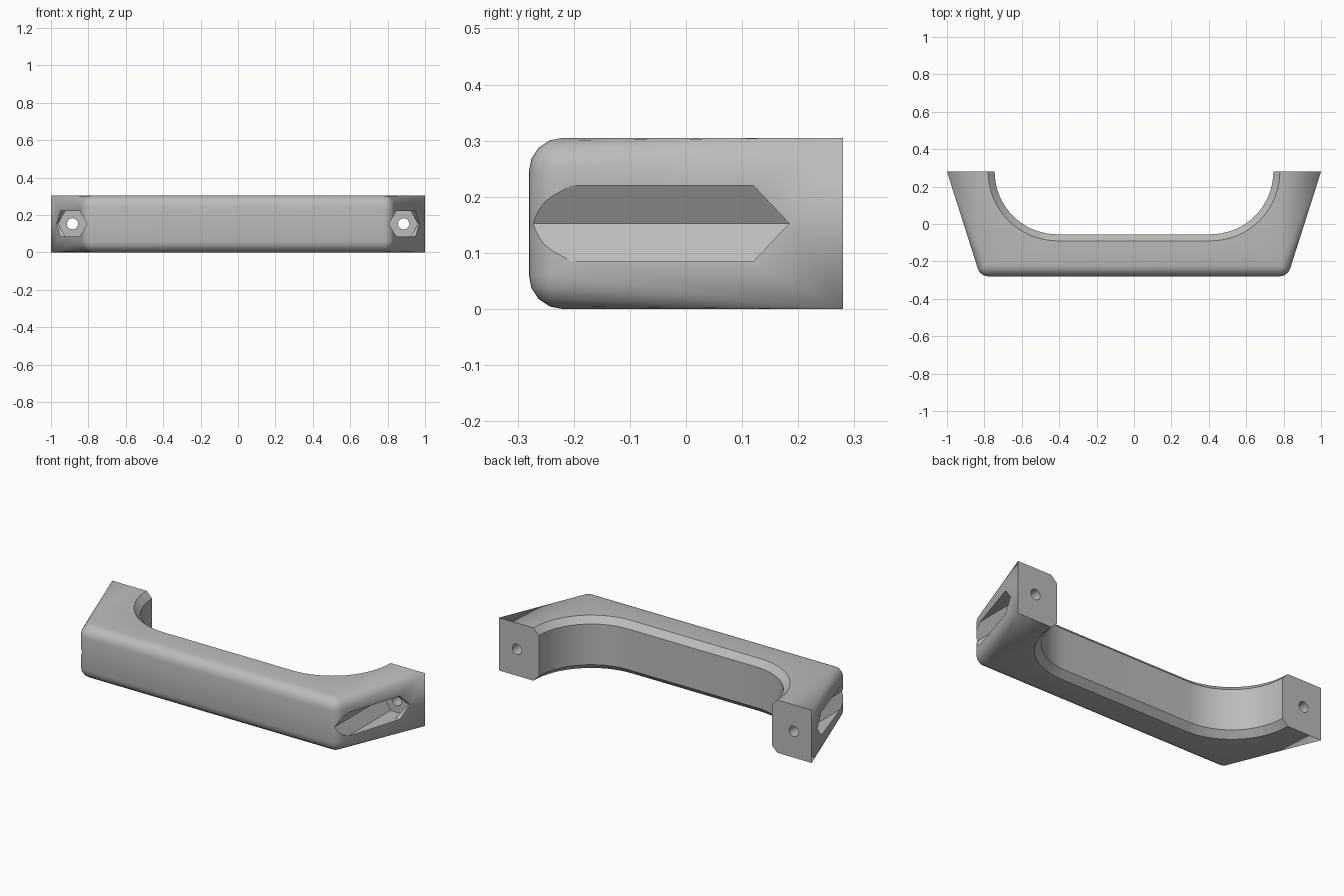
import bpy, bmesh
from math import sin, cos, pi, atan2, hypot

cube = bpy.data.objects.get("Cube")
if cube:
    bpy.data.objects.remove(cube)

H, BACK, FRONT = 0.305, 0.28, -0.28   # height and depth limits
R, C = 0.06, 0.035                    # outer rounding, inner chamfer
MID = H / 2
STEPS = 4

grey = bpy.data.materials.new("grey")
grey.use_nodes = True
colour = (0.5, 0.5, 0.5, 1)
grey.diffuse_color = colour
grey.node_tree.nodes["Principled BSDF"].inputs["Base Color"].default_value = colour


def make_object(name, bm):
    bmesh.ops.remove_doubles(bm, verts=bm.verts, dist=1e-5)
    bmesh.ops.recalc_face_normals(bm, faces=bm.faces)
    mesh = bpy.data.meshes.new(name)
    bm.to_mesh(mesh)
    bm.free()
    mesh.materials.append(grey)
    obj = bpy.data.objects.new(name, mesh)
    bpy.context.collection.objects.link(obj)
    return obj


def loft(name, rings):
    """Skin a stack of closed rings and cap both ends."""
    bm = bmesh.new()
    rows = [[bm.verts.new(p) for p in ring] for ring in rings]
    for low, high in zip(rows, rows[1:]):
        for i in range(len(low)):
            j = (i + 1) % len(low)
            bm.faces.new((low[i], low[j], high[j], high[i]))
    bm.faces.new(rows[0])
    bm.faces.new(rows[-1])
    return make_object(name, bm)


# Plan outline of the left half: (x, y, normal x, normal y, radius)
tilt = atan2(0.159, 0.5)
corner_x = 1 - (BACK - FRONT - R) * 0.318 - R / cos(tilt)
outer = []
for i in range(7):
    a = -pi / 2 + (pi / 2 - tilt) * i / 6
    outer.append((corner_x + R * cos(a), FRONT + R + R * sin(a), cos(a), sin(a), R))
outer.append((1, BACK, 1, 0, 0))

arc_x, arc_r = 0.41, 0.335
inner = []
for i in range(17):
    a = -pi / 2 * i / 16
    inner.append((arc_x + arc_r * cos(a), BACK + arc_r * sin(a), cos(a), sin(a)))


def ring(k, top):
    """Outline at step k of the edge rounding, on the top or bottom side."""
    t = pi / 2 * k / STEPS
    half = []
    for x, y, nx, ny, r in outer:
        inset = r * (1 - cos(t))
        half.append((x - nx * inset, y - ny * inset, H - r * (1 - sin(t))))
    f = C * k / STEPS
    for x, y, nx, ny in inner:
        half.append((x + nx * f, y + ny * f, H - C + f))
    half = [(x, y, z if top else H - z) for x, y, z in half]
    return half + [(-x, y, z) for x, y, z in reversed(half)]


rings = [ring(k, False) for k in range(STEPS, -1, -1)]
rings += [ring(k, True) for k in range(STEPS + 1)]
handle = loft("pull_handle", rings)


def prism_y(name, x, radius, sides, y0, y1):
    """Regular prism running front to back."""
    pts = [(x + radius * cos(2 * pi * i / sides), MID + radius * sin(2 * pi * i / sides))
           for i in range(sides)]
    return loft(name, [[(px, y, pz) for px, pz in pts] for y in (y0, y1)])


# Fastener pocket, its pointed side opening and the screw hole at each end
FLOOR, POCKET = 0.185, 0.078
flat = POCKET * sin(pi / 3)
slot = [(-0.5, MID - flat), (0.12, MID - flat), (FLOOR - 0.001, MID),
        (0.12, MID + flat), (-0.5, MID + flat)]
cutters = []
for side in (1, -1):
    x = side * 0.885
    cutters.append(prism_y("pocket_cutter", x, POCKET, 6, -0.5, FLOOR))
    cutters.append(loft("slot_cutter", [[(side * sx, y, z) for y, z in slot]
                                        for sx in (0.9, 1.2)]))
    cutters.append(prism_y("screw_hole_cutter", x, 0.03, 20, 0.1, 0.4))

bpy.ops.object.select_all(action='DESELECT')
bpy.context.view_layer.objects.active = handle
handle.select_set(True)
for cutter in cutters:
    cutter.hide_render = True
    mod = handle.modifiers.new("cut", 'BOOLEAN')
    mod.operation = 'DIFFERENCE'
    mod.solver = 'EXACT'
    mod.object = cutter
    bpy.ops.object.modifier_apply(modifier=mod.name)
for cutter in cutters:
    bpy.data.objects.remove(cutter)

bpy.ops.object.shade_smooth_by_angle(angle=pi / 6)
